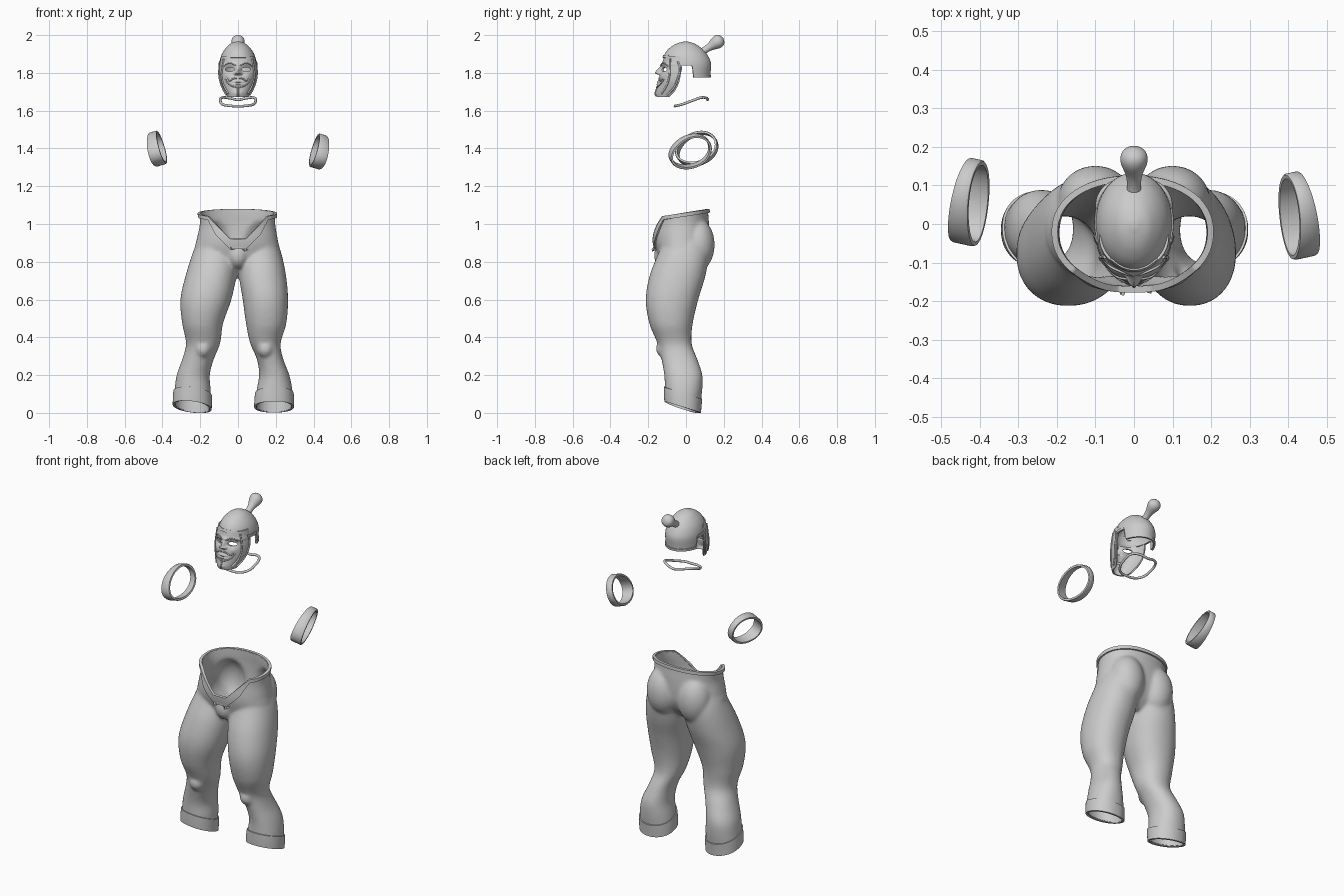
import bpy, bmesh, math
from mathutils import Vector, Matrix

if "Cube" in bpy.data.objects:
    bpy.data.objects.remove(bpy.data.objects["Cube"])

def make(name, bm):
    bmesh.ops.recalc_face_normals(bm, faces=bm.faces)
    me = bpy.data.meshes.new(name)
    bm.to_mesh(me)
    bm.free()
    ob = bpy.data.objects.new(name, me)
    bpy.context.collection.objects.link(ob)
    return ob

def bake(ob):
    dg = bpy.context.evaluated_depsgraph_get()
    me = bpy.data.meshes.new_from_object(ob.evaluated_get(dg))
    ob.modifiers.clear()
    ob.data = me
    return ob

def ease(a, b, t):
    t = min(1, max(0, (t - a) / (b - a)))
    return t * t * (3 - 2 * t)

def at(rows, z):
    """Smooth interpolation of table rows (z, values...) at height z."""
    n = len(rows)
    i = max(0, min(n - 2, sum(r[0] <= z for r in rows) - 1))
    a, b = rows[i], rows[i + 1]
    h = b[0] - a[0]
    t = min(1, max(0, (z - a[0]) / h))
    def slope(j, k):
        p, q = rows[max(0, j - 1)], rows[min(n - 1, j + 1)]
        return (q[k] - p[k]) / (q[0] - p[0]) * h
    return [(2*t**3 - 3*t*t + 1) * a[k] + (t**3 - 2*t*t + t) * slope(i, k)
            + (3*t*t - 2*t**3) * b[k] + (t**3 - t*t) * slope(i + 1, k) for k in range(1, len(a))]

def loft(bm, rows, steps=40, sides=48, power=0.93):
    """Closed loft through rows (z, x0, x1, y0, y1)."""
    rings = []
    for s in range(steps + 1):
        z = rows[0][0] + (rows[-1][0] - rows[0][0]) * s / steps
        x0, x1, y0, y1 = at(rows, z)
        ring = []
        for k in range(sides):
            c, d = math.cos(2 * math.pi * k / sides), math.sin(2 * math.pi * k / sides)
            c, d = [math.copysign(abs(v) ** power, v) for v in (c, d)]
            ring.append(bm.verts.new(((x0 + x1) / 2 + c * (x1 - x0) / 2, (y0 + y1) / 2 + d * (y1 - y0) / 2, z)))
        rings.append(ring)
    for a, b in zip(rings, rings[1:]):
        for k in range(sides):
            bm.faces.new((a[k], a[k - 1], b[k - 1], b[k]))
    bm.faces.new(rings[0])
    bm.faces.new(rings[-1])

def ball(bm, loc, r):
    bmesh.ops.create_uvsphere(bm, u_segments=32, v_segments=16, radius=1,
                              matrix=Matrix.Translation(loc) @ Matrix.Diagonal((*r, 1)))

def fuse(name, bm, voxel, smooth):
    ob = make(name, bm)
    m = ob.modifiers.new("r", 'REMESH')
    m.mode, m.voxel_size = 'VOXEL', voxel
    m = ob.modifiers.new("s", 'SMOOTH')
    m.iterations = smooth
    return bake(ob)

def shell(name, src, low, high, push=0.0, thick=0.008):
    """Keep the skin of src between two height functions, push it out and thicken it."""
    bm = bmesh.new()
    bm.from_mesh(src.data)
    for f, top in ((low, False), (high, True)):
        if f is None:
            continue
        for v in bm.verts:
            v.co.z -= f(v.co.x, v.co.y)
        bmesh.ops.bisect_plane(bm, geom=bm.verts[:] + bm.edges[:] + bm.faces[:], dist=1e-6, plane_co=(0, 0, 0),
                               plane_no=(0, 0, 1), clear_outer=top, clear_inner=not top)
        for v in bm.verts:
            v.co.z += f(v.co.x, v.co.y)
    bm.normal_update()
    for v, n in [(v, v.normal.copy()) for v in bm.verts]:
        v.co += n * push
    me = bpy.data.meshes.new(name)
    bm.to_mesh(me)
    bm.free()
    ob = bpy.data.objects.new(name, me)
    bpy.context.collection.objects.link(ob)
    m = ob.modifiers.new("t", 'SOLIDIFY')
    m.thickness, m.offset = thick, -1
    return bake(ob)

def tube(name, pts, r, cyclic=False):
    cu = bpy.data.curves.new(name, 'CURVE')
    cu.dimensions, cu.bevel_depth, cu.bevel_resolution = '3D', r, 3
    cu.use_fill_caps = True
    sp = cu.splines.new('BEZIER')
    sp.bezier_points.add(len(pts) - 1)
    sp.use_cyclic_u = cyclic
    for b, p in zip(sp.bezier_points, pts):
        b.co, b.handle_left_type, b.handle_right_type = p, 'AUTO', 'AUTO'
    tmp = bpy.data.objects.new("tmp", cu)
    bpy.context.collection.objects.link(tmp)
    me = bpy.data.meshes.new_from_object(tmp.evaluated_get(bpy.context.evaluated_depsgraph_get()))
    bpy.data.objects.remove(tmp)
    bpy.context.collection.objects.link(bpy.data.objects.new(name, me))

# Trousers: legs, pelvis, seat and pouch fused into one skin
legs = [(-.04, -.34, -.145, .09, .29, -.10, .07), (.07, -.34, -.144, .092, .291, -.11, .08),
        (.13, -.335, -.145, .10, .287, -.112, .087), (.2, -.325, -.15, .112, .272, -.115, .087),
        (.285, -.295, -.128, .10, .24, -.13, .06), (.365, -.275, -.095, .065, .225, -.15, .03),
        (.47, -.295, -.08, .043, .255, -.193, .035), (.6, -.305, -.035, .025, .265, -.213, .065),
        (.735, -.275, -.008, .004, .253, -.19, .105), (.86, -.235, -.005, .005, .225, -.14, .12),
        (.96, -.19, -.03, .03, .185, -.10, .09)]
pelvis = [(.75, -.05, .05, -.09, .04), (.80, -.15, .15, -.135, .085), (.86, -.225, .215, -.158, .115),
          (.92, -.218, .21, -.17, .122), (1.0, -.202, .197, -.167, .122), (1.05, -.205, .198, -.163, .118),
          (1.14, -.215, .205, -.16, .115)]
bm = bmesh.new()
loft(bm, [(r[0], r[1], r[2], r[5], r[6]) for r in legs])
loft(bm, [(r[0], r[3], r[4], r[5], r[6]) for r in legs])
loft(bm, pelvis)
for s in (-1, 1):
    ball(bm, (s * .1, .06, .89), (.098, .092, .14))
ball(bm, (0, -.115, .835), (.055, .055, .07))
for x in (-.185, .145):
    ball(bm, (x, -.11, .34), (.045, .05, .05))
skin = fuse("skin", bm, .009, 10)

def dip(x, y):
    return (1 - ease(-.08, -.02, y)) * min(1, max(0, (.155 - abs(x)) / .115))

def waist(x, y):
    return 1.057 + .16 * y - .112 * dip(x, y)

def hem(x, y):
    return .03 - .33 * y - (.13 * (x + .24) if x < 0 else 0)

shell("trousers", skin, hem, waist)
shell("waistband", skin, lambda x, y: waist(x, y) - .016 - .036 * min(1, 3 * dip(x, y)),
      lambda x, y: waist(x, y) + .004, .009, .016)
shell("ankle_cuffs", skin, lambda x, y: hem(x, y) - .004, lambda x, y: hem(x, y) + .07, .006, .012)
bpy.data.objects.remove(skin)

# Helmet dome with ear cut-outs and an edge trim
dome = [(1.74, -.094, .094, -.105, .123), (1.80, -.098, .098, -.118, .13), (1.85, -.099, .099, -.126, .133),
        (1.89, -.09, .09, -.118, .117), (1.92, -.074, .074, -.10, .094), (1.945, -.052, .052, -.07, .064),
        (1.958, -.034, .034, -.042, .038), (1.966, -.01, .01, -.012, .01)]
bm = bmesh.new()
loft(bm, dome, 60, 64, 1.0)
head = fuse("head", bm, .005, 6)

def brim(x, y):
    return 1.84 + .04 * (1 - ease(-.095, -.07, y)) - .065 * ease(.03, .042, y)

shell("helmet", head, brim, None)
shell("helmet_trim", head, brim, lambda x, y: brim(x, y) + .014, .004, .008)
bpy.data.objects.remove(head)

# Crest knob on the back of the helmet
prof = [(0, .02), (.03, .017), (.06, .022), (.085, .034), (.105, .037), (.122, .032), (.132, .018), (.136, .001)]
bm = bmesh.new()
axis, side = Vector((0, .84, .543)), Vector((1, 0, 0))
base = Vector((0, .083, 1.91))
vs = [bm.verts.new(base + axis * t + side * r) for t, r in prof]
es = [bm.edges.new(p) for p in zip(vs, vs[1:])]
bmesh.ops.spin(bm, geom=vs + es, cent=base, axis=axis, angle=2 * math.pi, steps=32, use_merge=True)
bmesh.ops.remove_doubles(bm, verts=bm.verts, dist=1e-5)
make("crest_knob", bm).modifiers.new("s", 'SUBSURF').levels = 1

# Face mask: rows of height, half width, front y, rear y
face_rows = [(1.672, .055, -.155, -.09), (1.70, .071, -.157, -.062), (1.74, .089, -.15, -.04),
             (1.76, .095, -.146, -.034), (1.80, .099, -.135, -.026), (1.84, .097, -.128, -.02), (1.89, .09, -.115, -.03)]

def g(v, w):
    return math.exp(-(v / w) ** 2)

def face(s, z, out=0.0):
    hw, yf, yr = at(face_rows, z)
    a = s * math.pi / 2
    x = hw * math.sin(a)
    ax = abs(x)
    f = .029 * g(x, .012) * g(z - 1.80, .03 if z > 1.8 else .009)
    f += .012 * g(ax - .014, .008) * g(z - 1.797, .008)
    f += .005 * g(z - 1.845, .008) - .011 * g(ax - .043, .024) * g(z - 1.818, .013)
    f += .007 * g(x, .024) * (g(z - 1.753, .005) + g(z - 1.739, .005)) + .005 * g(x, .025) * g(z - 1.69, .014)
    f += .005 * g(ax - .055, .02) * g(z - 1.785, .015)
    return Vector((x + out * math.sin(a), yr + (yf - yr) * max(0, math.cos(a)) ** .88 - f - out * math.cos(a), z))

bm = bmesh.new()
N = 100
grid = [[bm.verts.new(face(-1 + 2 * i / N, 1.672 + .218 * j / N)) for i in range(N + 1)] for j in range(N + 1)]
for j in range(N):
    for i in range(N):
        bm.faces.new((grid[j][i], grid[j][i + 1], grid[j + 1][i + 1], grid[j + 1][i]))
bm.normal_update()
mask = make("face_mask", bm)
mid = mask.data.polygons[N * N // 2 + N // 2]
m = mask.modifiers.new("t", 'SOLIDIFY')
m.thickness, m.offset = .007, (-1 if mid.normal.y < 0 else 1)
bm = bmesh.new()
for s in (-1, 1):
    ball(bm, (s * .044, -.12, 1.818), (.024, .08, .011))
cutter = make("eye_cutter", bm)
cutter.hide_render = True
m = mask.modifiers.new("b", 'BOOLEAN')
m.operation, m.object, m.solver = 'DIFFERENCE', cutter, 'EXACT'
bake(mask)
bpy.data.objects.remove(cutter)

# Raised face details as (angle, height) strokes, mirrored
strokes = {"brow": (.0035, [(.08, 1.838), (.22, 1.85), (.42, 1.848), (.55, 1.836)]),
           "moustache": (.004, [(.03, 1.773), (.17, 1.769), (.3, 1.759), (.42, 1.768)]),
           "beard_edge": (.003, [(.04, 1.722), (.2, 1.728), (.36, 1.74), (.5, 1.765)]),
           "cheek_guard_front": (.005, [(.6, 1.875), (.63, 1.83), (.68, 1.78), (.66, 1.73), (.55, 1.69)]),
           "cheek_guard_rear": (.005, [(.9, 1.86), (.96, 1.82), (.95, 1.77), (.93, 1.72), (.85, 1.685)])}
for name, (r, pts) in strokes.items():
    for s in (-1, 1):
        tube(name + ("_left" if s < 0 else "_right"), [face(s * a, z, .001) for a, z in pts], r)
tube("beard_tuft", [face(0, z) for z in (1.728, 1.71, 1.69, 1.677)], .005)

# Neckline trim
half = [(.045, -.053, 1.626), (.08, -.022, 1.633), (.093, .03, 1.652), (.084, .08, 1.669), (.048, .108, 1.667)]
ring = [(0, -.058, 1.624)] + half + [(0, .114, 1.658)] + [(-x, y, z) for x, y, z in reversed(half)]
tube("neckline_trim", ring, .007, True)

# Arm bands, wider at the front and tilted outward
def arm_band(name, s, centre):
    a = Vector((s * .93, .2, -.28)).normalized()
    u0 = (Vector((0, 1, 0)) - a * a.y).normalized()
    w0 = Vector((0, 0, 1))
    w0 = (w0 - a * w0.dot(a) - u0 * w0.dot(u0)).normalized()
    t = math.radians(20)
    u, w = u0 * math.cos(t) + w0 * math.sin(t), w0 * math.cos(t) - u0 * math.sin(t)
    bm = bmesh.new()
    n, rings = 64, []
    for k in range(n):
        c, d = math.cos(2 * math.pi * k / n), math.sin(2 * math.pi * k / n)
        h = .025 - .007 * c
        rings.append([bm.verts.new(Vector(centre) + u * c * (.116 - e) + w * d * (.088 + .006 * c - e) + a * q * h)
                      for q, e in ((-1, .003), (-.8, 0), (.8, 0), (1, .003), (1, .013), (-1, .013))])
    for k in range(n):
        p, q = rings[k - 1], rings[k]
        for i in range(6):
            bm.faces.new((p[i - 1], p[i], q[i], q[i - 1]))
    make(name, bm)

arm_band("arm_band_right", 1, (.4275, .0225, 1.3825))
arm_band("arm_band_left", -1, (-.4275, .0575, 1.3975))

# Smooth shading everywhere, keeping hard edges
for ob in bpy.data.objects:
    ob.select_set(True)
    bpy.context.view_layer.objects.active = ob
bpy.ops.object.shade_smooth_by_angle(angle=math.radians(40))
